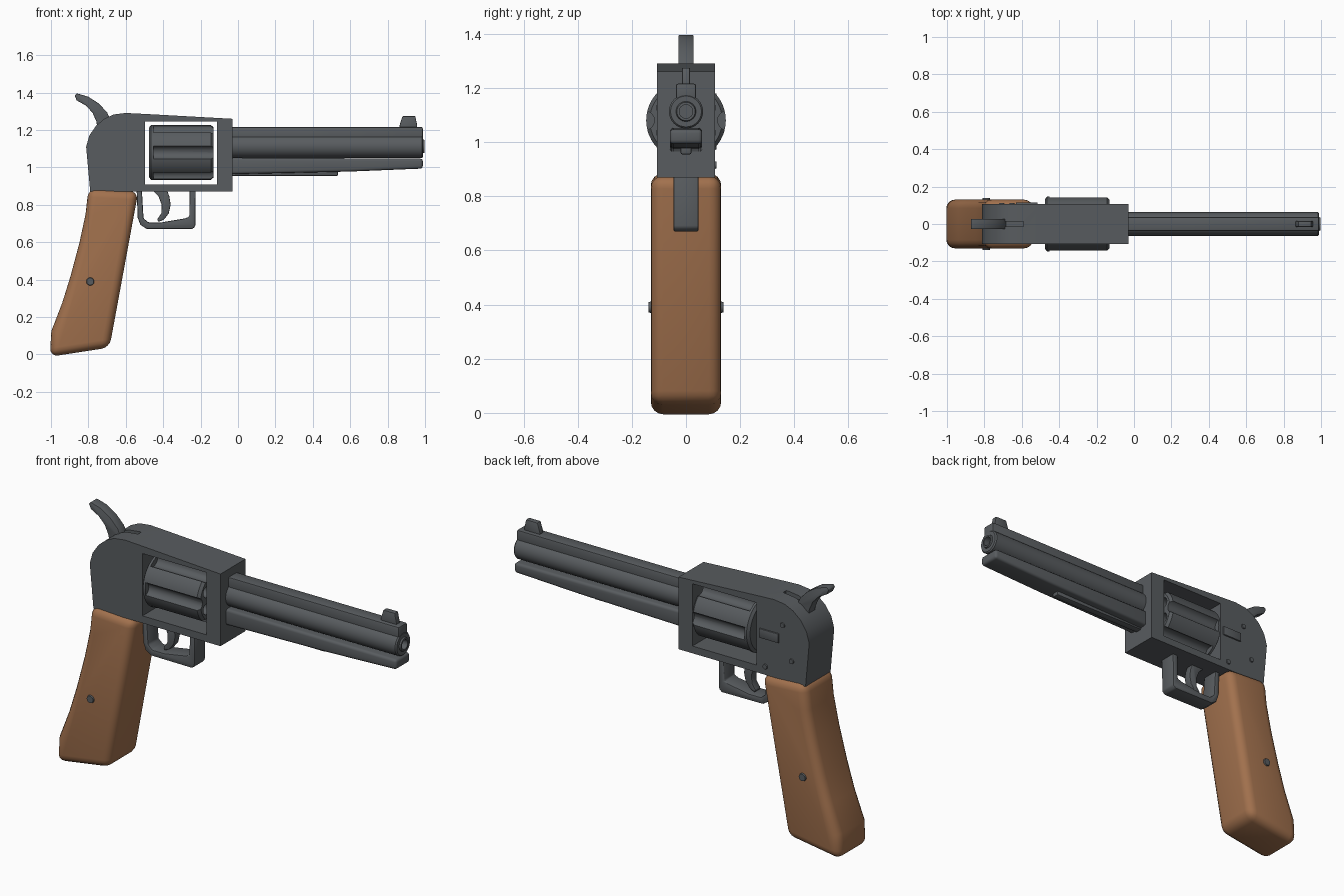
import bpy, bmesh, math
from mathutils import Vector, Matrix

if "Cube" in bpy.data.objects:
    bpy.data.objects.remove(bpy.data.objects["Cube"])


def material(name, rgb):
    m = bpy.data.materials.new(name)
    m.diffuse_color = (*rgb, 1)
    m.use_nodes = True
    m.node_tree.nodes["Principled BSDF"].inputs["Base Color"].default_value = m.diffuse_color
    return m


STEEL = material("gunmetal grey", (0.098, 0.107, 0.115))
WOOD = material("warm brown wood", (0.36, 0.165, 0.075))


def activate(ob):
    bpy.ops.object.select_all(action='DESELECT')
    ob.select_set(True)
    bpy.context.view_layer.objects.active = ob


def make(name, bm, mat):
    bmesh.ops.recalc_face_normals(bm, faces=bm.faces[:])
    me = bpy.data.meshes.new(name)
    bm.to_mesh(me)
    bm.free()
    me.materials.append(mat)
    ob = bpy.data.objects.new(name, me)
    bpy.context.collection.objects.link(ob)
    return ob


def smooth(ob, angle=35):
    activate(ob)
    bpy.ops.object.shade_smooth_by_angle(angle=math.radians(angle))


def prism(name, pts, half, mat=STEEL, bevel=0, segs=2, y=0):
    """Extrude an x-z outline along y, then round its sharp edges."""
    bm = bmesh.new()
    f = bm.faces.new([bm.verts.new((x, y - half, z)) for x, z in pts])
    ext = bmesh.ops.extrude_face_region(bm, geom=[f])
    for v in ext["geom"]:
        if isinstance(v, bmesh.types.BMVert):
            v.co.y += 2 * half
    ob = make(name, bm, mat)
    if bevel:
        activate(ob)
        b = ob.modifiers.new("round", 'BEVEL')
        b.width, b.segments = bevel, segs
        b.limit_method, b.angle_limit = 'ANGLE', math.radians(40)
        bpy.ops.object.modifier_apply(modifier="round")
    smooth(ob)
    return ob


def lathe(name, profile, z, segs=32, mat=STEEL):
    """Revolve (x, radius) points about an axis along x at height z."""
    bm = bmesh.new()
    vs = [bm.verts.new((x, 0, z + r)) for x, r in profile]
    es = [bm.edges.new(p) for p in zip(vs, vs[1:])]
    bmesh.ops.spin(bm, geom=vs + es, cent=(0, 0, z), axis=(1, 0, 0),
                   angle=math.tau, steps=segs)
    bmesh.ops.remove_doubles(bm, verts=bm.verts[:], dist=1e-5)
    ob = make(name, bm, mat)
    smooth(ob)
    return ob


def cut(ob, cutter):
    activate(ob)
    m = ob.modifiers.new("cut", 'BOOLEAN')
    m.operation, m.solver, m.object = 'DIFFERENCE', 'EXACT', cutter
    bpy.ops.object.modifier_apply(modifier="cut")
    bpy.data.objects.remove(cutter)
    smooth(ob)


def box(x0, x1, z0, z1):
    return [(x0, z0), (x1, z0), (x1, z1), (x0, z1)]


def screw(name, x, z, y, r, out):
    """Low domed screw head on the side at y, facing the sign of y."""
    s = math.copysign(1, y)
    bm = bmesh.new()
    rot = Matrix.Rotation(-s * math.pi / 2, 4, 'X')
    bmesh.ops.create_cone(bm, cap_ends=True, segments=16, radius1=r,
                          radius2=r * 0.7, depth=out + 0.02,
                          matrix=Matrix.Translation((x, y + s * (out - 0.02) / 2, z)) @ rot)
    smooth(make(name, bm, STEEL))


# Frame with cylinder window and hammer slot
frame = prism("frame", [(-.79, .87), (-.812, 1.11), (-.795, 1.17), (-.76, 1.222),
                        (-.715, 1.26), (-.665, 1.283), (-.60, 1.291), (-.5, 1.286),
                        (-.03, 1.26), (-.03, .87)], .107)
cut(frame, prism("window_cutter", box(-.497, -.113, .909, 1.246), .3))
cut(frame, prism("slot_cutter", box(-.70, -.59, 1.262, 1.4), .014))

# Fluted cylinder
CZ = 1.08
drum = lathe("cylinder", [(-.476, 0), (-.476, .132), (-.465, .147), (-.145, .147),
                          (-.131, .134), (-.131, 0)], CZ, 48)
for i in range(6):
    a = i * math.tau / 6
    flute = lathe("flute_cutter", [(-.452, 0), (-.452, .036), (0, .036), (0, 0)], 0, 20)
    flute.data.transform(Matrix.Translation((0, .153 * math.cos(a), CZ + .153 * math.sin(a))))
    cut(drum, flute)
# Chamber mouths in the cylinder front
for i in range(6):
    a = (i + .5) * math.tau / 6
    hole = lathe("chamber_cutter", [(-.2, 0), (-.2, .03), (0, .03), (0, 0)], 0, 16)
    hole.data.transform(Matrix.Translation((0, .092 * math.cos(a), CZ + .092 * math.sin(a))))
    cut(drum, hole)

# Barrel with bored muzzle, top rib, underlug and ejector strip
lathe("barrel", [(-.04, 0), (-.04, .063), (.983, .063), (.99, .057), (.99, .037),
                 (.998, .034), (.998, .025), (.9, .025), (.9, 0)], 1.113)
prism("top_rib", box(-.04, .988, 1.14, 1.216), .037, bevel=.008)
prism("underlug", [(-.04, .964), (.6, .978), (.988, .994), (.988, 1.047), (-.04, 1.052)],
      .06, bevel=.014, segs=3)
prism("ejector_strip", box(-.04, .535, .955, 1.0), .02, bevel=.006)
prism("front_sight", [(.864, 1.2), (.864, 1.225), (.879, 1.274), (.948, 1.274),
                      (.958, 1.225), (.958, 1.2)], .015, bevel=.004)

# Hammer
prism("hammer", [(-.874, 1.385), (-.862, 1.396), (-.80, 1.378), (-.745, 1.342),
                 (-.70, 1.295), (-.68, 1.25), (-.70, 1.2), (-.75, 1.2), (-.757, 1.245),
                 (-.778, 1.293), (-.815, 1.332), (-.862, 1.358)], .028, bevel=.004)

# Trigger guard and trigger
prism("trigger_guard", [(-.542, .88), (-.536, .73), (-.522, .693), (-.49, .672), (-.245, .67),
                        (-.228, .685), (-.226, .88), (-.258, .88), (-.26, .737),
                        (-.285, .727), (-.41, .706), (-.48, .706), (-.505, .728),
                        (-.514, .88)], .047, bevel=.007)
prism("trigger", [(-.46, .88), (-.425, .845), (-.408, .80), (-.41, .755), (-.432, .722),
                  (-.425, .708), (-.395, .722), (-.37, .755), (-.36, .80), (-.367, .845),
                  (-.38, .88)], .022, bevel=.005)

# Wooden grip
prism("grip", [(-.80, .887), (-.533, .872), (-.687, .037), (-1.006, -.012), (-.998, .125),
               (-.94, .275), (-.895, .42), (-.847, .60), (-.815, .75)],
      .13, WOOD, bevel=.045, segs=4)
for side, y in (("front", -.13), ("back", .13)):
    screw("grip_screw_" + side, -.79, .39, y, .027, .008)

# Side plate screws and latch on the back side
for i, (x, z) in enumerate([(-.653, 1.166), (-.707, .985), (-.55, .915)]):
    screw("frame_screw_%d" % (i + 1), x, z, .107, .018, .006)
prism("cylinder_latch", box(-.632, -.515, 1.065, 1.115), .012, bevel=.003, y=.103)
